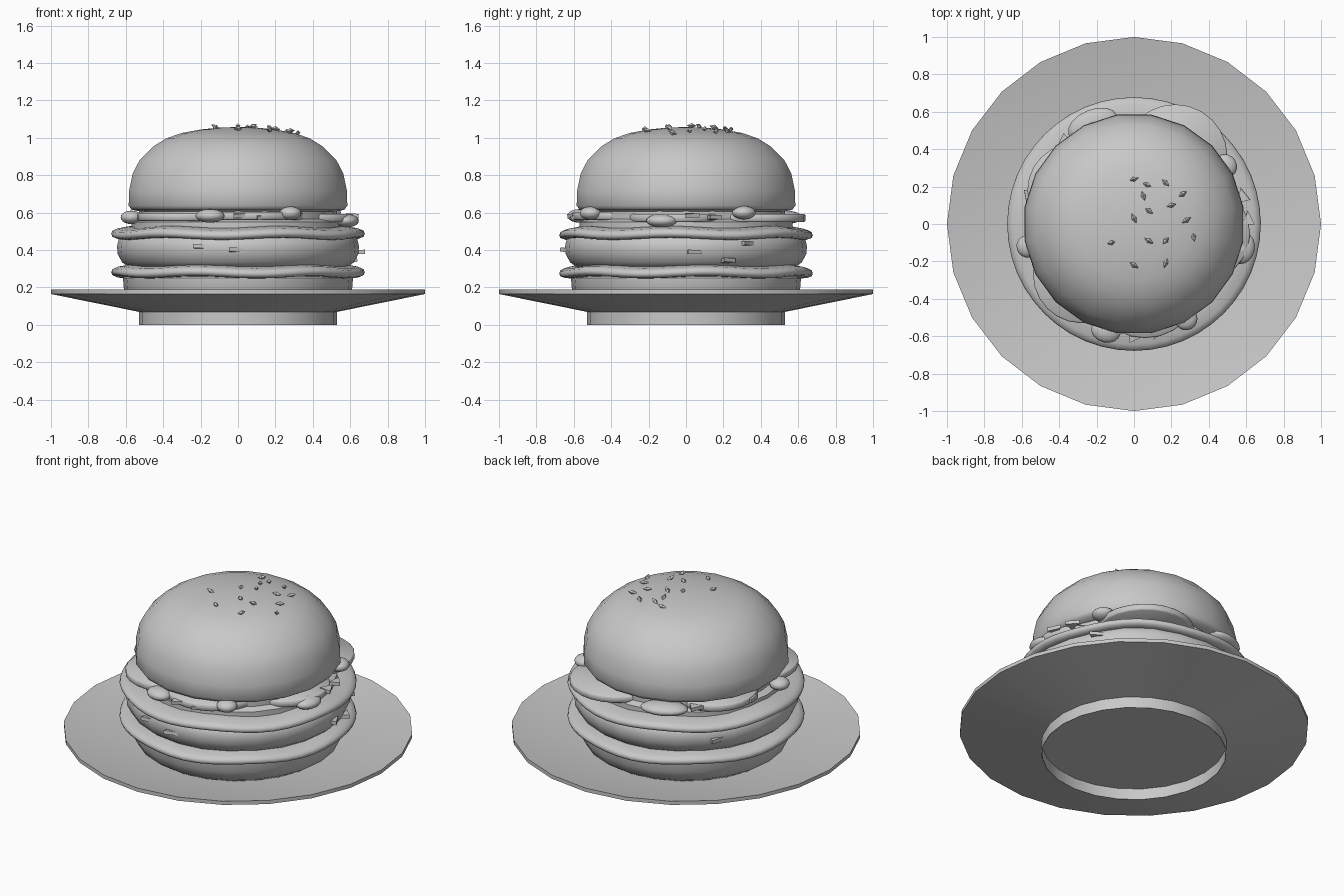
import bpy, bmesh, math, random
from mathutils import Vector, Matrix

random.seed(4)
if "Cube" in bpy.data.objects:
    bpy.data.objects.remove(bpy.data.objects["Cube"], do_unlink=True)

GREY = (0.58, 0.58, 0.58, 1)
mat = bpy.data.materials.new("plain grey")
mat.use_nodes = True
mat.diffuse_color = GREY
mat.node_tree.nodes["Principled BSDF"].inputs["Base Color"].default_value = GREY


def finish(name, bm, smooth=True, angle=40):
    """Turn a bmesh into a named, shaded object."""
    bmesh.ops.recalc_face_normals(bm, faces=bm.faces)
    mesh = bpy.data.meshes.new(name)
    bm.to_mesh(mesh)
    bm.free()
    mesh.materials.append(mat)
    obj = bpy.data.objects.new(name, mesh)
    bpy.context.collection.objects.link(obj)
    if smooth:
        bpy.ops.object.select_all(action="DESELECT")
        obj.select_set(True)
        bpy.context.view_layer.objects.active = obj
        bpy.ops.object.shade_smooth_by_angle(angle=math.radians(angle))
    return obj


def lathe(name, profile, sides, turn=0.0, wave=0.0, phase=0.0, angle=40):
    """Revolve (radius, height) points about z; wave ripples the outer edge."""
    bm = bmesh.new()
    rings = []
    for r, z in profile:
        if r == 0:
            rings.append([bm.verts.new((0, 0, z))] * sides)
            continue
        ring = []
        for i in range(sides):
            a = math.tau * i / sides + turn
            ripple = wave * math.sin(6 * a + phase) * (r > 0.5)
            ring.append(bm.verts.new((r * math.cos(a), r * math.sin(a), z + ripple)))
        rings.append(ring)
    for lo, hi in zip(rings, rings[1:]):
        for i in range(sides):
            j = (i + 1) % sides
            corners = list(dict.fromkeys((lo[i], lo[j], hi[j], hi[i])))
            bm.faces.new(corners)
    return finish(name, bm, angle=angle)


def place(x, y, z, size, yaw=0.0, tilt=0.0):
    return (Matrix.Translation((x, y, z)) @ Matrix.Rotation(yaw, 4, "Z")
            @ Matrix.Rotation(tilt, 4, "Y") @ Matrix.Diagonal((*size, 1)))


# Dished plate with a hollow foot ring
lathe("plate", [(0, 0.07), (0.527, 0.07), (0.527, 0), (0.53, 0), (0.53, 0.07),
                (1, 0.165), (1, 0.188), (0.53, 0.095), (0, 0.095)], 24, angle=30)

# Bottom bun
lathe("bottom_bun", [(0, 0.09), (0.53, 0.095), (0.58, 0.13), (0.61, 0.19),
                     (0.615, 0.25), (0.58, 0.28), (0, 0.28)], 24)

# Two rippled leaf layers with drooping rims
for name, z, phase in (("lower_leaf", 0.26, 0.6), ("upper_leaf", 0.465, 2.4)):
    lathe(name, [(0, z + 0.01), (0.6, z - 0.006), (0.65, z - 0.004), (0.672, z + 0.004),
                 (0.678, z + 0.018), (0.672, z + 0.034), (0.645, z + 0.046),
                 (0.58, z + 0.058), (0, z + 0.06)],
          48, wave=0.006, phase=phase, angle=80)

# Patty
lathe("patty", [(0, 0.30), (0.58, 0.305), (0.62, 0.335), (0.643, 0.38), (0.647, 0.42),
                (0.635, 0.47), (0.58, 0.5), (0, 0.5)], 24, angle=60)

# Round slices fanned out beneath the top bun
SLICES = [(0.22, 0.36, 0.28), (-0.28, -0.27, 0.26), (0.06, -0.31, 0.3),
          (0.36, -0.05, 0.26), (-0.32, 0.18, 0.25)]
for i, (x, y, r) in enumerate(SLICES):
    bm = bmesh.new()
    bmesh.ops.create_cone(bm, cap_ends=True, segments=24, radius1=r, radius2=r, depth=0.042,
                          matrix=place(x, y, 0.571 + 0.006 * (i % 3), (1, 1, 1)))
    bmesh.ops.bevel(bm, geom=[e for e in bm.edges if e.is_manifold and e.calc_face_angle() > 1],
                    offset=0.007, segments=1, affect="EDGES")
    finish("round_slice", bm, angle=50)

# Filling core that closes the gap around the slices
lathe("filling_core", [(0, 0.5), (0.57, 0.5), (0.57, 0.55), (0.53, 0.565),
                       (0.53, 0.61), (0, 0.61)], 24)

# Sauce drops along the rim
DROPS = [(-0.15, -0.57, 0.583, 0.08), (0.28, -0.51, 0.597, 0.06), (0.58, -0.13, 0.557, 0.085),
         (0.49, 0.31, 0.6, 0.065), (-0.57, -0.12, 0.575, 0.06), (-0.22, 0.53, 0.575, 0.14)]
for x, y, z, length in DROPS:
    bm = bmesh.new()
    bmesh.ops.create_uvsphere(bm, u_segments=16, v_segments=10, radius=1, matrix=place(
        x, y, z, (length, 0.04 + length * 0.3, 0.036), math.atan2(y, x) + math.pi / 2))
    finish("sauce_drop", bm, angle=60)

# Diced chips: angle in degrees, radius, height
CHIPS = [(251, 0.635, 0.42), (268, 0.64, 0.4), (3, 0.645, 0.39), (30, 0.64, 0.435),
         (20, 0.635, 0.345), (140, 0.64, 0.4),
         (270, 0.6, 0.585), (282, 0.59, 0.575), (2, 0.61, 0.585), (14, 0.6, 0.575),
         (130, 0.58, 0.585), (165, 0.58, 0.58), (215, 0.58, 0.58)]
for deg, r, z in CHIPS:
    a = math.radians(deg)
    bm = bmesh.new()
    bmesh.ops.create_cone(bm, cap_ends=True, segments=3, radius1=1, radius2=1, depth=1,
                          matrix=place(r * math.cos(a), r * math.sin(a), z,
                                       (0.04, 0.05, 0.022), a, random.uniform(-0.15, 0.15)))
    finish("diced_chip", bm, smooth=False)

# Domed top bun
DOME = [(0.575, 0.615), (0.592, 0.637), (0.589, 0.72), (0.57, 0.81), (0.533, 0.88),
        (0.458, 0.955), (0.387, 0.998), (0.305, 1.026), (0.2, 1.045), (0.1, 1.055), (0, 1.058)]
lathe("top_bun", [(0, 0.605), (0.52, 0.605)] + DOME, 20, turn=math.pi / 20, angle=60)


def dome_height(r):
    for (r1, z1), (r2, z2) in zip(DOME[1:], DOME[2:]):
        if r2 <= r <= r1:
            return z2 + (z1 - z2) * (r - r2) / (r1 - r2)


# Faceted seeds scattered on the dome
SEEDS = [(0, 0.24), (0.07, 0.21), (0.17, 0.22), (0.26, 0.16), (0.05, 0.15), (0.08, 0.07),
         (0.2, 0.1), (0, 0.03), (0.28, 0.02), (-0.12, -0.1), (0.08, -0.09), (0.17, -0.09),
         (0.32, -0.07), (0, -0.22), (0.17, -0.21)]
for x, y in SEEDS:
    z = dome_height(math.hypot(x, y)) + 0.008
    spot = place(x, y, z, (0.028, 0.014, 0.014), random.uniform(0, 3), random.uniform(-0.6, 0.6))
    bm = bmesh.new()
    for half in (0, math.pi):
        bmesh.ops.create_cone(bm, segments=4, radius1=1, radius2=0, depth=1, matrix=spot
                              @ Matrix.Rotation(math.pi / 2 + half, 4, "Y")
                              @ Matrix.Translation(Vector((0, 0, 0.5))))
    bmesh.ops.remove_doubles(bm, verts=bm.verts, dist=0.0005)
    finish("seed", bm, smooth=False)
